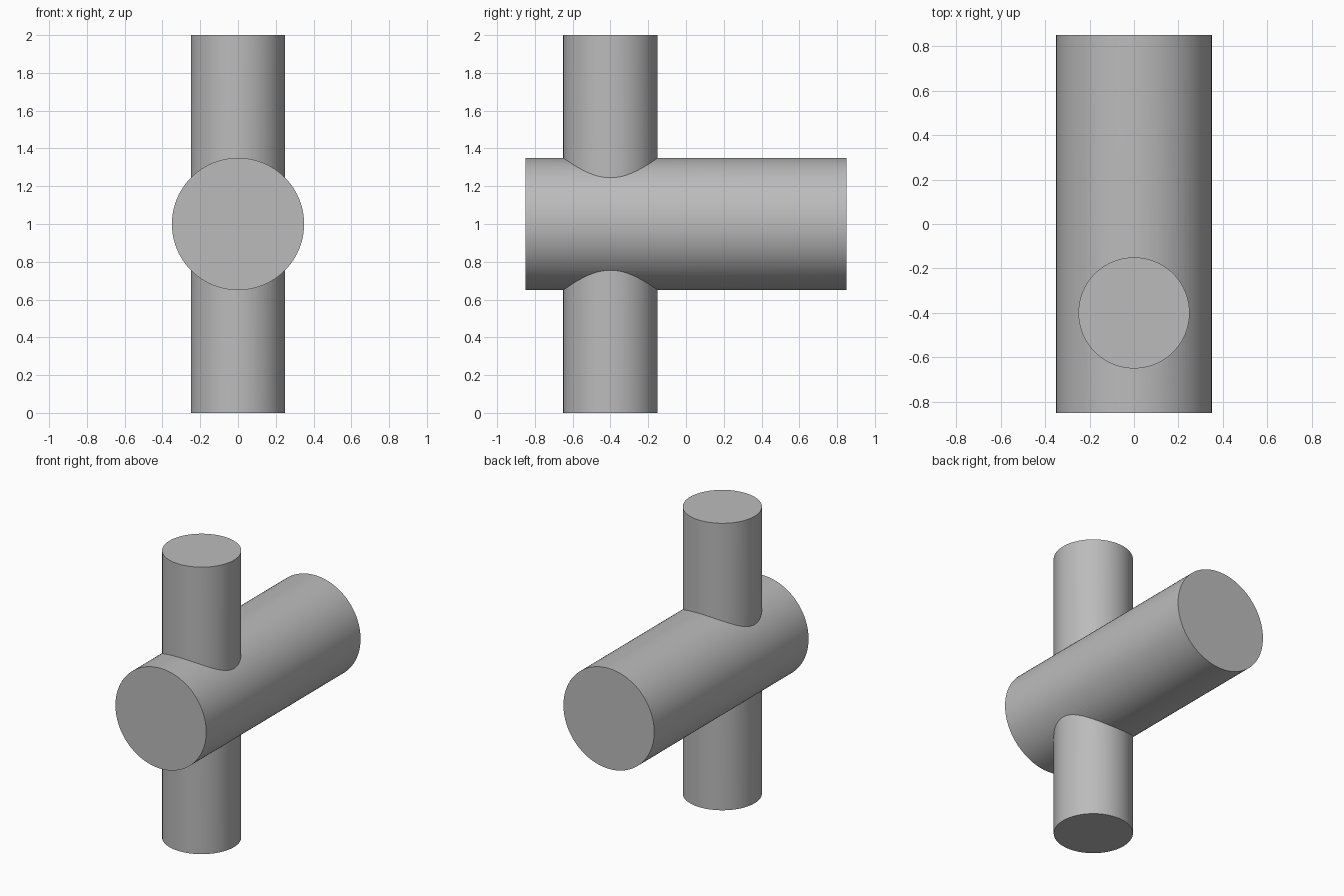
import bpy
from math import pi, radians

cube = bpy.data.objects.get("Cube")
if cube:
    bpy.data.objects.remove(cube, do_unlink=True)

# Single plain grey
grey = bpy.data.materials.new("plain_grey")
grey.use_nodes = True
colour = (0.5, 0.5, 0.5, 1)
grey.diffuse_color = colour
grey.node_tree.nodes["Principled BSDF"].inputs["Base Color"].default_value = colour


def cylinder(name, radius, length, location, rotation=(0, 0, 0)):
    bpy.ops.mesh.primitive_cylinder_add(
        vertices=96, radius=radius, depth=length,
        location=location, rotation=rotation)
    obj = bpy.context.object
    obj.name = name
    obj.data.materials.append(grey)
    return obj


# Upright post, and the wider barrel lying front to back across it
post = cylinder("upright_post", 0.25, 2, (0, -0.4, 1))
barrel = cylinder("crossed_cylinders", 0.35, 1.7, (0, 0, 1), (pi / 2, 0, 0))

# Fuse the two into one solid with a clean seam
union = barrel.modifiers.new("join_post", 'BOOLEAN')
union.operation = 'UNION'
union.solver = 'EXACT'
union.object = post
bpy.ops.object.modifier_apply(modifier=union.name)
bpy.data.objects.remove(post, do_unlink=True)

# Smooth round walls, sharp rims and seam
bpy.ops.object.shade_smooth_by_angle(angle=radians(20))
